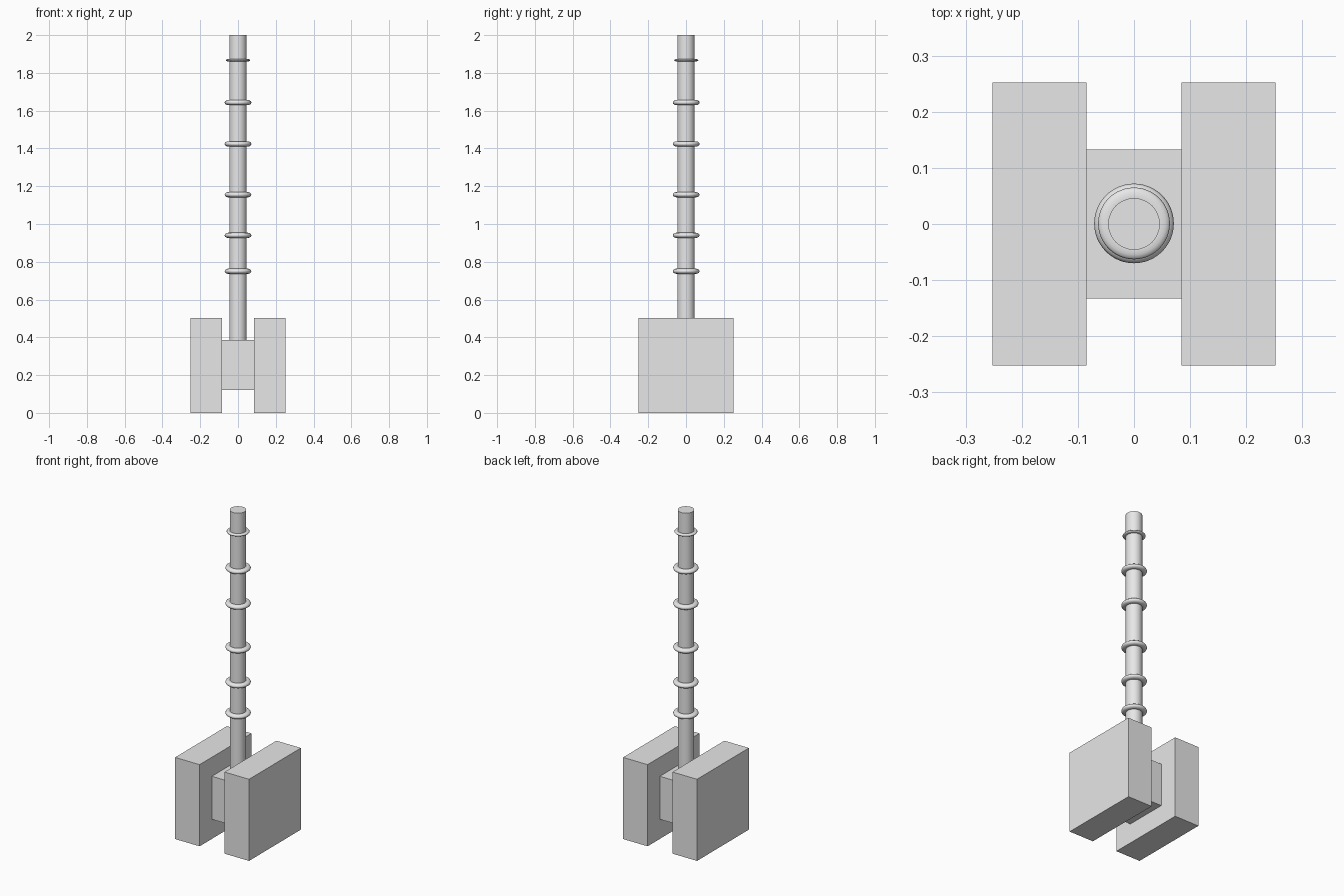
import bpy
import math

cube = bpy.data.objects.get("Cube")
if cube:
    bpy.data.objects.remove(cube, do_unlink=True)

grey = bpy.data.materials.new("light_grey")
grey.use_nodes = True
COLOUR = (0.8, 0.8, 0.8, 1.0)
grey.diffuse_color = COLOUR
grey.node_tree.nodes["Principled BSDF"].inputs["Base Color"].default_value = COLOUR


def finish(name, scale=None, smooth=False):
    """Name, scale, shade and colour the newly added primitive."""
    ob = bpy.context.object
    ob.name = name
    if scale:
        ob.scale = scale
        bpy.ops.object.transform_apply(location=False, rotation=False, scale=True)
    if smooth:
        bpy.ops.object.shade_smooth_by_angle(angle=math.radians(40))
    ob.data.materials.append(grey)
    return ob


def box(name, centre, size):
    bpy.ops.mesh.primitive_cube_add(size=1, location=centre)
    return finish(name, size)


# Hammer head: two square plates joined by a smaller core
for side, sign in (("left", 1), ("right", -1)):
    box(f"{side}_head_block", (sign * 0.1685, 0, 0.2515), (0.167, 0.505, 0.503))
box("head_core", (0, 0, 0.253), (0.172, 0.266, 0.265))

# Handle, seated slightly into the core
bpy.ops.mesh.primitive_cylinder_add(vertices=32, radius=0.046, depth=1.64,
                                    location=(0, 0, 1.18))
finish("handle", smooth=True)

# Flattened grip rings: height, major radius, tube radius, half height
rings = [(z, 0.051, 0.020, 0.014) for z in (0.75, 0.94, 1.155, 1.424, 1.643)]
rings.append((1.867, 0.047, 0.017, 0.007))
for i, (z, major, minor, half) in enumerate(rings, 1):
    bpy.ops.mesh.primitive_torus_add(major_segments=48, minor_segments=12,
                                     major_radius=major, minor_radius=minor,
                                     location=(0, 0.001, z))
    finish(f"grip_ring_{i}", (1, 1, half / minor))
    bpy.ops.object.shade_smooth()
